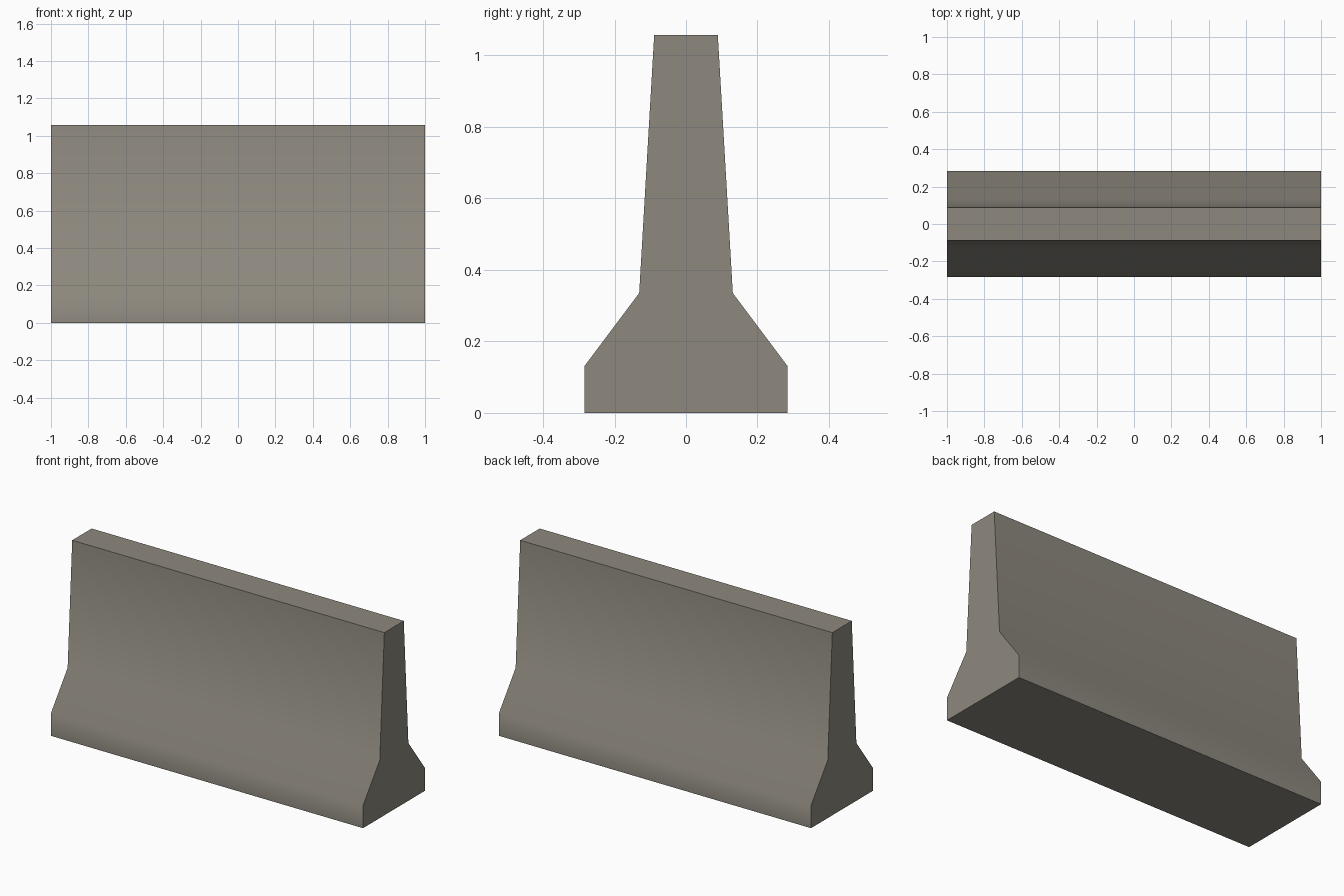
import bpy, bmesh, math

if "Cube" in bpy.data.objects:
    bpy.data.objects.remove(bpy.data.objects["Cube"])

# Concrete colour
concrete = bpy.data.materials.new("warm_grey_concrete")
concrete.diffuse_color = (0.27, 0.25, 0.21, 1)
concrete.use_nodes = True
concrete.node_tree.nodes["Principled BSDF"].inputs["Base Color"].default_value = concrete.diffuse_color

# Half profile (y, z), mirrored to a full cross-section
half = [(0.284, 0.0), (0.284, 0.131), (0.131, 0.335), (0.089, 1.058)]
profile = half + [(-y, z) for y, z in reversed(half)]

# Barrier body: profile extruded along x
bm = bmesh.new()
end = bm.faces.new([bm.verts.new((-1, y, z)) for y, z in profile])
ext = bmesh.ops.extrude_face_region(bm, geom=[end])
bmesh.ops.translate(bm, vec=(2, 0, 0),
                    verts=[v for v in ext["geom"] if isinstance(v, bmesh.types.BMVert)])
bmesh.ops.recalc_face_normals(bm, faces=bm.faces)

mesh = bpy.data.meshes.new("road_barrier")
bm.to_mesh(mesh)
bm.free()
mesh.materials.append(concrete)
barrier = bpy.data.objects.new("road_barrier", mesh)
bpy.context.collection.objects.link(barrier)

# Soft shading down the sloped sides, sharp top, base and ends
bpy.context.view_layer.objects.active = barrier
barrier.select_set(True)
bpy.ops.object.shade_smooth_by_angle(angle=math.radians(45))
